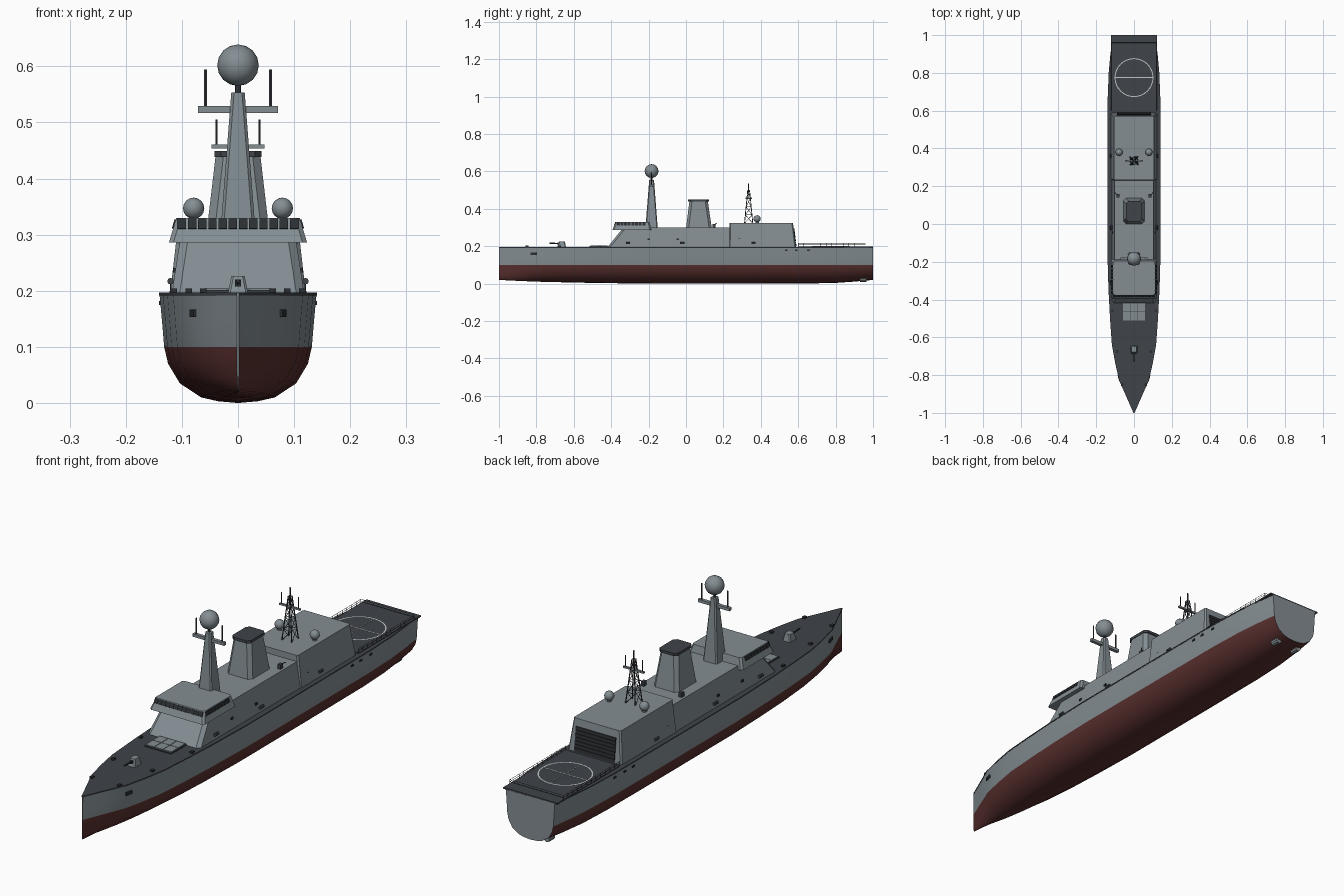
import bpy, bmesh, math
from mathutils import Vector, Matrix

if "Cube" in bpy.data.objects:
    bpy.data.objects.remove(bpy.data.objects["Cube"])


def material(name, rgb):
    m = bpy.data.materials.new(name)
    m.diffuse_color = (*rgb, 1)
    m.use_nodes = True
    m.node_tree.nodes["Principled BSDF"].inputs["Base Color"].default_value = m.diffuse_color
    return m


GREY = material("naval grey", (0.23, 0.27, 0.29))
DECK = material("dark deck", (0.05, 0.056, 0.066))
RED = material("antifouling red", (0.1, 0.03, 0.028))
BLACK = material("near black", (0.025, 0.028, 0.032))
WHITE = material("deck marking", (0.55, 0.57, 0.58))


def finish(name, bm, *mats, smooth=False):
    bmesh.ops.recalc_face_normals(bm, faces=bm.faces)
    me = bpy.data.meshes.new(name)
    bm.to_mesh(me)
    bm.free()
    ob = bpy.data.objects.new(name, me)
    bpy.context.collection.objects.link(ob)
    for m in mats:
        me.materials.append(m)
    if smooth:
        bpy.ops.object.select_all(action='DESELECT')
        ob.select_set(True)
        bpy.context.view_layer.objects.active = ob
        bpy.ops.object.shade_smooth_by_angle(angle=math.radians(35))
    return ob


def box(bm, c, size, rx=0, ry=0, rz=0):
    rot = Matrix.Rotation(rz, 4, 'Z') @ Matrix.Rotation(ry, 4, 'Y') @ Matrix.Rotation(rx, 4, 'X')
    bmesh.ops.create_cube(bm, size=1, matrix=Matrix.Translation(c) @ rot @ Matrix.Diagonal((*size, 1)))


def rod(bm, a, b, r, r2=None, seg=6):
    a, b = Vector(a), Vector(b)
    rot = (b - a).to_track_quat('Z', 'Y').to_matrix().to_4x4()
    bmesh.ops.create_cone(bm, cap_ends=True, segments=seg, radius1=r, radius2=r if r2 is None else r2,
                          depth=(b - a).length, matrix=Matrix.Translation((a + b) / 2) @ rot)


def ball(bm, c, r):
    bmesh.ops.create_uvsphere(bm, u_segments=12, v_segments=8, radius=r, matrix=Matrix.Translation(c))


def loft(bm, rings):
    rows = [[bm.verts.new(p) for p in ring] for ring in rings]
    n = len(rows[0])
    for a, b in zip(rows, rows[1:]):
        for i in range(n):
            bm.faces.new((a[i], a[(i + 1) % n], b[(i + 1) % n], b[i]))
    bm.faces.new(rows[0])
    bm.faces.new(rows[-1])


def house(bm, *levels, ch=0.012):
    """Tapered block with cut corners; each level is (y0, y1, half width, z)."""
    loft(bm, [[(w - ch, y0, z), (w, y0 + ch, z), (w, y1 - ch, z), (w - ch, y1, z),
               (ch - w, y1, z), (-w, y1 - ch, z), (-w, y0 + ch, z), (ch - w, y0, z)]
              for y0, y1, w, z in levels])


# Hull: one cross-section scaled along stations of (y, half width, keel height, fullness)
SECTION = [(0, 0), (.25, .003), (.47, .01), (.74, .035), (.89, .07), (.94, .1), (.97, .15), (1, .195)]
STATIONS = [(-1, .002, .02, 1.3), (-.92, .037, .016, 1.3), (-.83, .077, .012, 1.25), (-.74, .098, .009, 1.15),
            (-.64, .116, .007, 1.1), (-.5, .126, .004, 1), (-.35, .134, .002, 1), (-.15, .14, 0, 1),
            (.3, .14, 0, 1), (.65, .139, .001, 1), (.8, .133, .004, 1), (.9, .124, .011, 1), (1, .11, .02, 1)]


def section(y, w, keel, p):
    half = [(w * f ** p, y, keel + z * (.1 - keel) / .1 if z < .1 else z) for f, z in SECTION]
    return [(-x, y, z) for x, y, z in half[:0:-1]] + half


bm = bmesh.new()
loft(bm, [section(*s) for s in STATIONS])
bm.normal_update()
for f in bm.faces:
    if f.calc_center_median().z < .1 and len(f.verts) == 4:
        f.material_index = 1
finish("hull", bm, GREY, RED, smooth=True)

# Main deck follows the hull outline
bm = bmesh.new()
edge = [(w + .001, y) for y, w, _, _ in STATIONS]
outline = edge + [(-x, y) for x, y in reversed(edge)]
loft(bm, [[(x, y, z) for x, y in outline] for z in (.192, .197)])
finish("main_deck", bm, DECK)
bm = bmesh.new()
box(bm, (0, .8, .197), (.244, .4, .006))
finish("flight_deck", bm, DECK)

# Flight deck marking
bm = bmesh.new()
N = 32
ring = [[bm.verts.new((r * math.cos(i * math.tau / N), .775 + r * math.sin(i * math.tau / N), .2012))
         for i in range(N)] for r in (.098, .103)]
for i in range(N):
    j = (i + 1) % N
    bm.faces.new((ring[0][i], ring[0][j], ring[1][j], ring[1][i]))
box(bm, (0, .775, .2005), (.2, .004, .001))
box(bm, (0, .775, .2005), (.002, .2, .001))
finish("landing_circle", bm, WHITE)

# Flight deck railings
bm = bmesh.new()
for s in (-1, 1):
    for z in (.208, .216):
        rod(bm, (s * .12, .6, z), (s * .12, .96, z), .0009, seg=4)
    for i in range(13):
        rod(bm, (s * .12, .6 + i * .03, .198), (s * .12, .6 + i * .03, .216), .0009, seg=4)
for z in (.208, .216):
    rod(bm, (-.12, .96, z), (.12, .96, z), .0009, seg=4)
finish("railings", bm, DECK)

# Superstructure
bm = bmesh.new()
house(bm, (-.42, .385, .118, .195), (-.335, .34, .102, .3), ch=.014)
finish("main_house", bm, GREY)
bm = bmesh.new()
house(bm, (-.395, -.185, .123, .286), (-.375, -.195, .11, .33), ch=.008)
finish("bridge", bm, GREY)
bm = bmesh.new()
house(bm, (.23, .588, .121, .195), (.232, .572, .106, .325), ch=.006)
finish("hangar", bm, GREY)

# Bridge windows
bm = bmesh.new()
for i in range(12):
    box(bm, ((i - 5.5) * .0182, -.3805, .319), (.015, .004, .019), rx=-.43)
for s in (-1, 1):
    for i in range(8):
        box(bm, (s * .1135, -.362 + i * .0195, .319), (.004, .016, .017), ry=-.294 * s)
finish("bridge_windows", bm, BLACK)

# Hangar door with slats
bm = bmesh.new()
for i in range(7):
    box(bm, (0, .5865 - i * .0017, .206 + i * .0138), (.18, .008, .0125), rx=.12)
finish("hangar_door", bm, BLACK)

# Funnel
bm = bmesh.new()
house(bm, (0, .138, .057, .295), (.018, .117, .04, .44), ch=.014)
finish("funnel", bm, GREY)
bm = bmesh.new()
house(bm, (.012, .122, .042, .438), (.012, .122, .042, .449), ch=.012)
finish("funnel_cap", bm, DECK)

# Main mast with radome and yard
bm = bmesh.new()
house(bm, (-.217, -.151, .032, .295), (-.197, -.171, .012, .553), ch=.005)
box(bm, (0, -.184, .523), (.142, .014, .012))
finish("main_mast", bm, GREY)
bm = bmesh.new()
ball(bm, (0, -.184, .602), .037)
finish("radome", bm, GREY, smooth=True)
bm = bmesh.new()
rod(bm, (0, -.184, .55), (0, -.184, .575), .005, seg=8)
for s in (-1, 1):
    rod(bm, (s * .058, -.184, .525), (s * .058, -.184, .594), .0028)
finish("main_mast_aerials", bm, DECK)

# Aft lattice mast
bm = bmesh.new()
MY = .335
corners = [(1, 1), (-1, 1), (-1, -1), (1, -1)]


def leg(c, t):
    w = .022 * (1 - t) + .005 * t
    return (c[0] * w, MY + c[1] * w, .323 + .177 * t)


for k, c in enumerate(corners):
    d = corners[(k + 1) % 4]
    rod(bm, leg(c, 0), leg(c, 1), .0022)
    for i in range(4):
        rod(bm, leg(c, i / 4), leg(d, (i + 1) / 4), .0013, seg=4)
        rod(bm, leg(c, (i + 1) / 4), leg(d, (i + 1) / 4), .0013, seg=4)
rod(bm, (0, MY, .49), (0, MY, .535), .0025)
for s in (-1, 1):
    rod(bm, (s * .038, MY, .457), (s * .038, MY, .505), .002)
finish("lattice_mast", bm, DECK)
bm = bmesh.new()
box(bm, (0, MY, .457), (.094, .008, .007))
box(bm, (0, MY, .457), (.008, .036, .007))
finish("lattice_yard", bm, GREY)

# Satellite domes
bm = bmesh.new()
for s in (-1, 1):
    ball(bm, (s * .079, .38, .347), .019)
    rod(bm, (s * .079, .38, .322), (s * .079, .38, .335), .009, seg=8)
finish("satellite_domes", bm, GREY, smooth=True)

# Foredeck: missile hatches and gun
bm = bmesh.new()
box(bm, (0, -.465, .198), (.12, .1, .006))
finish("hatch_base", bm, DECK)
bm = bmesh.new()
for i in range(3):
    for j in range(2):
        box(bm, ((i - 1) * .039, -.488 + j * .046, .202), (.037, .044, .005))
finish("missile_hatches", bm, GREY)
bm = bmesh.new()
house(bm, (-.688, -.642, .018, .196), (-.678, -.648, .012, .226), ch=.004)
finish("gun_turret", bm, GREY)
bm = bmesh.new()
rod(bm, (0, -.68, .214), (0, -.73, .217), .0035)
box(bm, (0, -.684, .214), (.01, .008, .012))
finish("gun_barrel", bm, BLACK)

# Anchors, bollards, rafts and vents, mirrored on both sides
bm = bmesh.new()
for s in (-1, 1):
    box(bm, (s * .079, -.815, .16), (.008, .03, .013), rz=-s * .25)
    for y, x in ((-.85, .062), (-.675, .088), (-.46, .115)):
        box(bm, (s * x, y, .2), (.012, .014, .008))
    for y in (.537, .59, .655):
        box(bm, (s * .138, y, .178), (.006, .014, .007))
    for y in (-.2, -.045, .285):
        box(bm, (s * .113, y, .237), (.006, .013, .008))
finish("deck_fittings", bm, BLACK)
bm = bmesh.new()
for s in (-1, 1):
    for y in (-.31, -.02, .36):
        rod(bm, (s * .12, y - .011, .217), (s * .12, y + .011, .217), .006, seg=8)
    box(bm, (s * .085, .15, .308), (.014, .018, .02))
    rod(bm, (s * .085, .15, .316), (s * .1, .165, .322), .002)
finish("life_rafts", bm, DECK)

# Propellers under the stern
bm = bmesh.new()
for s in (-1, 1):
    rod(bm, (s * .05, .93, .022), (s * .05, .965, .022), .013, seg=10)
finish("propellers", bm, GREY)
